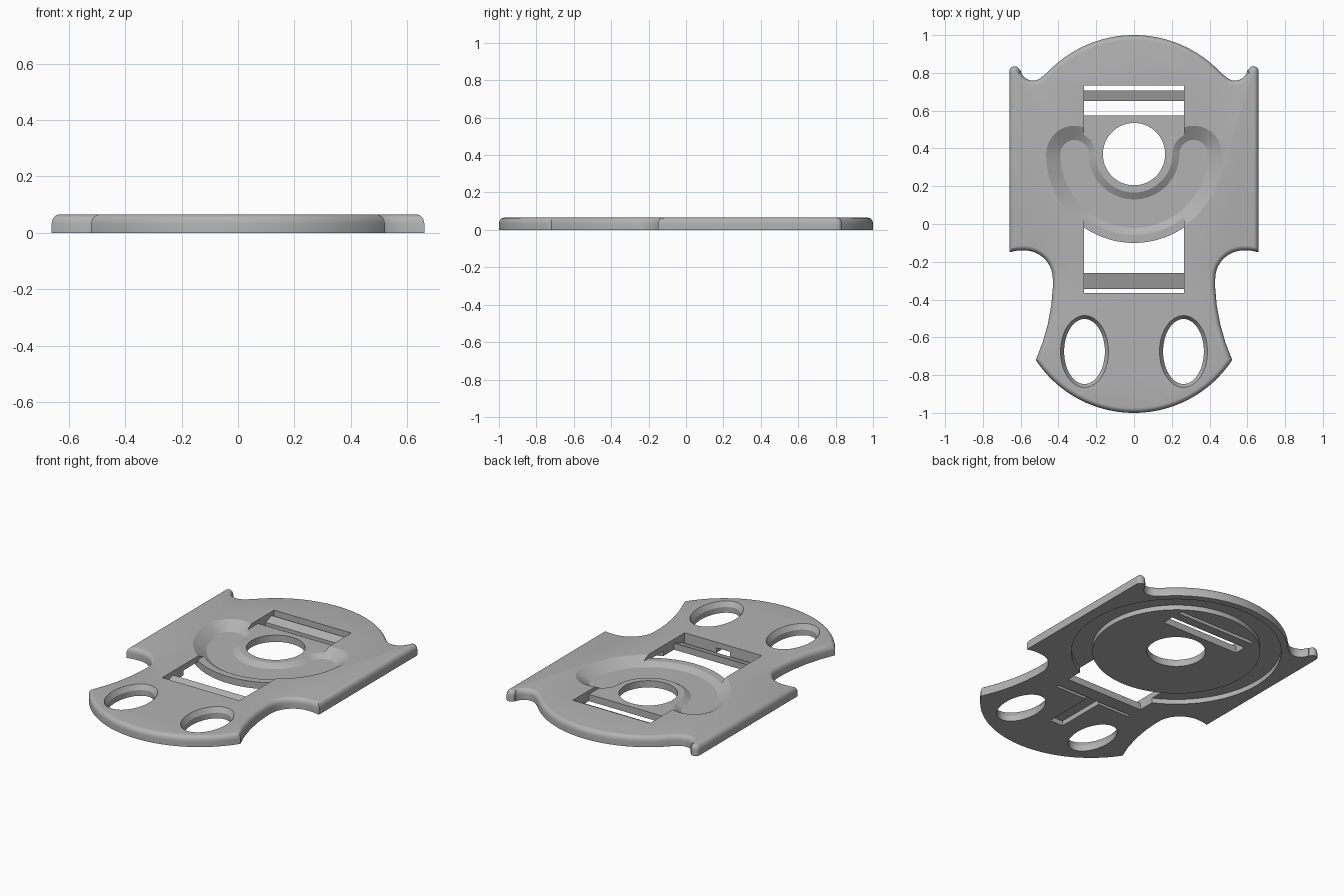
import bpy, bmesh
from math import sin, cos, pi, radians, sqrt
from mathutils import Vector

if "Cube" in bpy.data.objects:
    bpy.data.objects.remove(bpy.data.objects["Cube"])

grey = bpy.data.materials.new("plain grey")
grey.use_nodes = True
grey.diffuse_color = (0.45, 0.45, 0.45, 1)
grey.node_tree.nodes["Principled BSDF"].inputs["Base Color"].default_value = (0.45, 0.45, 0.45, 1)

TOP = 0.065        # plate thickness
LEVEL = 0.042      # strap channel height
FLOOR = 0.02       # curved groove floor
CY = 0.37          # centre of the round features
SLOT = 0.265       # half width of the strap openings


def arc(cx, cy, rx, a0, a1, n=32, ry=None):
    """Points along an arc, angles in degrees."""
    ry = ry or rx
    angles = [radians(a0 + (a1 - a0) * i / n) for i in range(n + 1)]
    return [(cx + rx * cos(a), cy + ry * sin(a)) for a in angles]


def circle(cx, cy, rx, ry=None, n=64):
    return arc(cx, cy, rx, 0, 360, n, ry)[:-1]


def rect(x0, x1, y0, y1):
    return [(x0, y0), (x1, y0), (x1, y1), (x0, y1)]


def loft(name, layers):
    """Solid through stacked (outline, z) layers with equal point counts."""
    bm = bmesh.new()
    rings = [[bm.verts.new((x, y, z)) for x, y in pts] for pts, z in layers]
    for a, b in zip(rings, rings[1:]):
        for i in range(len(a)):
            j = (i + 1) % len(a)
            bm.faces.new((a[i], a[j], b[j], b[i]))
    bm.faces.new(rings[0][::-1])
    bm.faces.new(rings[-1])
    bmesh.ops.recalc_face_normals(bm, faces=bm.faces)
    mesh = bpy.data.meshes.new(name)
    bm.to_mesh(mesh)
    bm.free()
    obj = bpy.data.objects.new(name, mesh)
    obj.data.materials.append(grey)
    bpy.context.collection.objects.link(obj)
    return obj


def cut(target, cutter):
    """Subtract a cutter for good, then discard it."""
    cutter.hide_render = True
    mod = target.modifiers.new("cut", "BOOLEAN")
    mod.operation, mod.solver, mod.object = "DIFFERENCE", "EXACT", cutter
    bpy.context.view_layer.objects.active = target
    bpy.ops.object.modifier_apply(modifier=mod.name)
    bpy.data.objects.remove(cutter)


def inset(pts, d):
    """Move a counter-clockwise outline inwards with mitred corners."""
    out = []
    for i, p in enumerate(pts):
        p = Vector(p)
        e0 = (p - Vector(pts[i - 1])).normalized()
        e1 = (Vector(pts[(i + 1) % len(pts)]) - p).normalized()
        n0, n1 = Vector((-e0.y, e0.x)), Vector((-e1.y, e1.x))
        out.append(tuple(p + (n0 + n1) * d / (1 + n0.dot(n1))))
    return out


# Plate outline: left half from the front tip to the back tip, then mirrored
half = arc(0, -0.377, 0.623, -90, -33.4, 28)
half += [(0.485, -0.63), (0.456, -0.53), (0.438, -0.43), (0.43, -0.34)]
half += arc(0.58, -0.29, 0.15, 180, 90, 14)
half += [(0.62, -0.141), (0.66, -0.15)]
half += arc(0.632, 0.807, 0.028, 0, 170, 12)
half += arc(0.535, 0.825, 0.066, -10, -130, 12)
half += arc(0, CY, 0.63, 43, 90, 24)
outline = half + [(-x, y) for x, y in half[-2:0:-1]]

# Plate with a rounded upper edge
layers = [(outline, 0)]
for k in range(7):
    a = pi / 2 * k / 6
    layers.append((inset(outline, 0.026 * (1 - cos(a))), TOP - 0.033 * (1 - sin(a))))
plate = loft("plate", layers)


def groove(off):
    """U-shaped outline with round ends, widened by off."""
    return (arc(0, CY, 0.39 + off, 180, 360, 48)
            + arc(0.315, CY, 0.075 + off, 0, 180, 24)[1:-1]
            + arc(0, CY, 0.24 - off, 360, 180, 48)
            + arc(-0.315, CY, 0.075 + off, 0, 180, 24)[1:-1])


# Curved groove with sloping walls, and the sunken strap channel
cut(plate, loft("groove_cutter", [(groove(0), FLOOR), (groove(0.1), FLOOR + 0.06)]))
channel = rect(-SLOT, SLOT, -0.365, 0.732)
cut(plate, loft("channel_cutter", [(channel, LEVEL), (channel, 0.2)]))

# Ring recess on the underside
ring = loft("ring_cutter", [(circle(0, CY, 0.59, n=96), -0.1), (circle(0, CY, 0.59, n=96), 0.03)])
core = circle(0, CY, 0.472, n=96)
cut(ring, loft("core_cutter", [(core, -0.2), (core, 0.2)]))
cut(plate, ring)

# Front and rear strap openings, centre hole
edge = CY - sqrt(0.47 ** 2 - SLOT ** 2)
swing = radians(1) and 34.3
front = [(-SLOT, -0.365), (SLOT, -0.365), (SLOT, edge)] + arc(0, CY, 0.47, -90 + swing, -90 - swing, 24)[1:-1] + [(-SLOT, edge)]
for shape in (front, rect(-SLOT, SLOT, 0.575, 0.732), circle(0, CY, 0.165)):
    cut(plate, loft("opening_cutter", [(shape, -0.1), (shape, 0.2)]))

# Oval holes with a chamfered upper rim
for s in (-1, 1):
    small = circle(s * 0.262, -0.675, 0.108, 0.172)
    large = circle(s * 0.262, -0.675, 0.127, 0.19)
    cut(plate, loft("oval_cutter", [(small, -0.1), (small, 0.035), (large, TOP), (large, 0.2)]))

# Short slot on the underside behind the front edge
slot = rect(-0.045, 0.045, -0.68, -0.36)
cut(plate, loft("slot_cutter", [(slot, -0.1), (slot, 0.03)]))

# Sloping strap bars across the openings
for name, y0, y1 in (("front_bar", -0.345, -0.26), ("rear_bar", 0.65, 0.708)):
    bar = loft(name, [(rect(-0.27, 0.27, y0, y1), 0), (rect(-0.27, 0.27, y0, y1), LEVEL - 0.001)])
    for v in bar.data.vertices:
        if v.co.z > 0.01 and v.co.y < (y0 + y1) / 2:
            v.co.z -= (y1 - y0) * 0.35

bpy.ops.object.select_all(action="DESELECT")
plate.select_set(True)
bpy.context.view_layer.objects.active = plate
bpy.ops.object.shade_smooth_by_angle(angle=radians(30))
